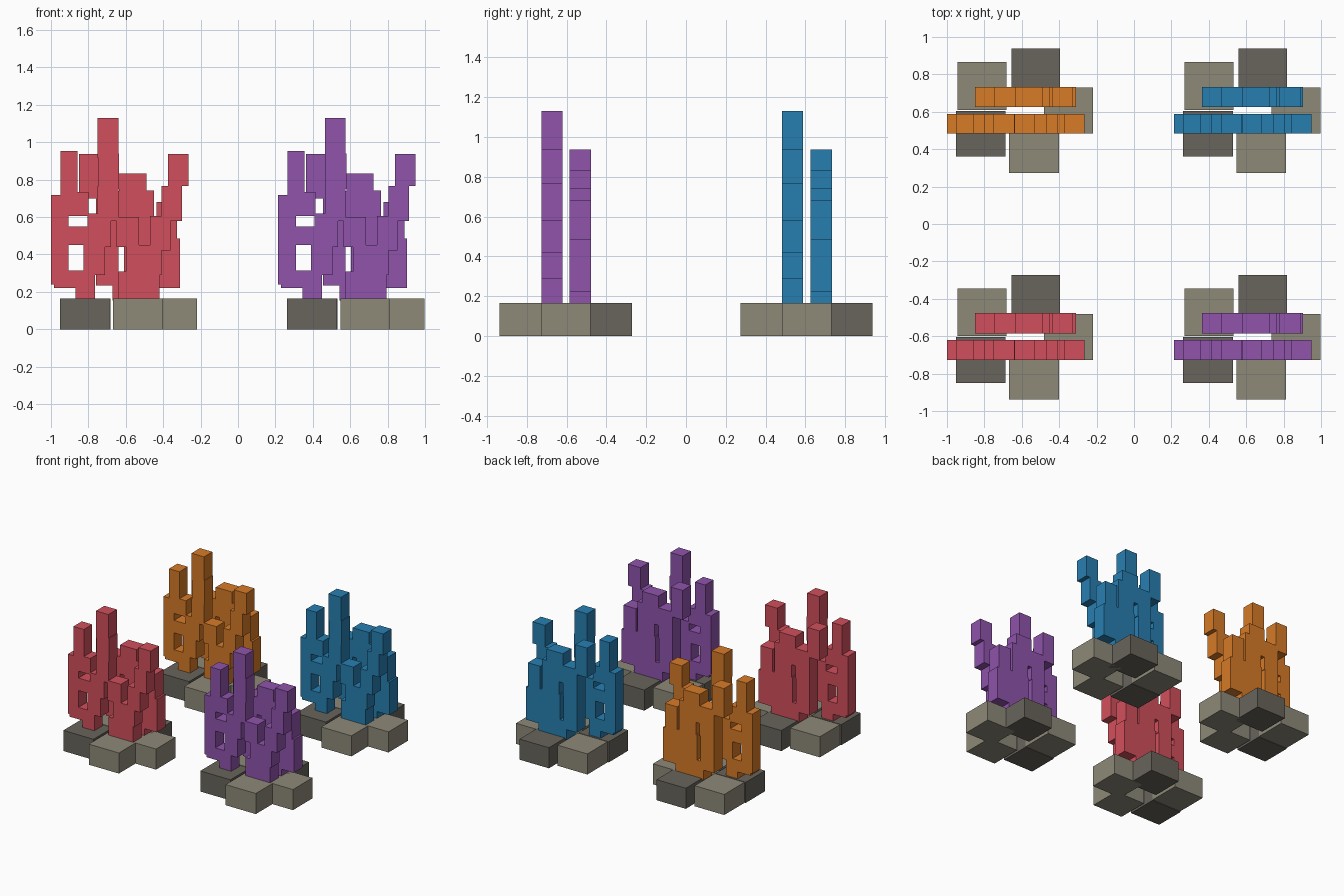
import bpy, bmesh
from mathutils import Matrix, Vector

if "Cube" in bpy.data.objects:
    bpy.data.objects.remove(bpy.data.objects["Cube"])

STEP_X, STEP_Y = 1.214, 1.21


def material(name, hex_color):
    lin = [(int(hex_color[i:i + 2], 16) / 255) ** 2.2 for i in (0, 2, 4)]
    m = bpy.data.materials.new(name)
    m.diffuse_color = (*lin, 1)
    m.use_nodes = True
    m.node_tree.nodes["Principled BSDF"].inputs["Base Color"].default_value = m.diffuse_color
    return m


def boxes_mesh(name, boxes):
    """Mesh of boxes, each given as (x0, x1, y0, y1, z0, z1)."""
    bm = bmesh.new()
    for x0, x1, y0, y1, z0, z1 in boxes:
        centre = Vector(((x0 + x1) / 2, (y0 + y1) / 2, (z0 + z1) / 2))
        size = Matrix.Diagonal((x1 - x0, y1 - y0, z1 - z0, 1))
        bmesh.ops.create_cube(bm, size=1, matrix=Matrix.Translation(centre) @ size)
    me = bpy.data.meshes.new(name)
    bm.to_mesh(me)
    bm.free()
    return me


def place(name, mesh, mat, ix, iy):
    me = mesh.copy()
    me.materials.append(mat)
    ob = bpy.data.objects.new(name, me)
    ob.location = (ix * STEP_X, iy * STEP_Y, 0)
    bpy.context.collection.objects.link(ob)


def layer(y0, y1, rects):
    return [(a, b, y0, y1, c, d) for a, b, c, d in rects]


# Front fan: stacked blocks as (x0, x1, z0, z1)
front = layer(-0.727, -0.621, [
    (-1.00, -0.905, 0.24, 0.717),     # left column and its lower arm
    (-0.985, -0.77, 0.22, 0.315),
    (-0.92, -0.80, 0.45, 0.55),
    (-0.95, -0.80, 0.605, 0.735),     # upper left branch
    (-0.95, -0.858, 0.70, 0.952),
    (-0.87, -0.765, 0.155, 0.315),    # left trunk
    (-0.825, -0.71, 0.29, 0.46),
    (-0.805, -0.68, 0.44, 0.62),
    (-0.75, -0.64, 0.58, 0.765),      # tower
    (-0.745, -0.635, 0.75, 0.94),
    (-0.75, -0.64, 0.915, 1.13),
    (-0.64, -0.42, 0.155, 0.31),      # right trunk
    (-0.60, -0.41, 0.29, 0.45),
    (-0.65, -0.53, 0.44, 0.60),
    (-0.47, -0.36, 0.42, 0.605),      # right branch
    (-0.41, -0.30, 0.58, 0.765),
    (-0.375, -0.265, 0.765, 0.937),
])

# Back fan
back = layer(-0.585, -0.477, [
    (-0.85, -0.745, 0.70, 0.937),     # left branch
    (-0.76, -0.635, 0.50, 0.74),
    (-0.76, -0.64, 0.235, 0.53),
    (-0.67, -0.54, 0.155, 0.30),      # middle trunk
    (-0.61, -0.42, 0.155, 0.50),
    (-0.635, -0.49, 0.60, 0.834),
    (-0.60, -0.52, 0.48, 0.62),
    (-0.54, -0.45, 0.48, 0.743),
    (-0.43, -0.31, 0.22, 0.485),      # right branch
    (-0.435, -0.325, 0.46, 0.68),
])

# Base stones, light and dark
light = [
    (-0.945, -0.682, -0.60, -0.345, 0, 0.165),
    (-0.48, -0.218, -0.727, -0.48, 0, 0.165),
    (-0.667, -0.40, -0.937, -0.682, 0, 0.165),
]
dark = [
    (-0.655, -0.395, -0.53, -0.272, 0, 0.165),
    (-0.953, -0.686, -0.85, -0.605, 0, 0.165),
]

parts = {
    "front_fan": boxes_mesh("front_fan", front),
    "back_fan": boxes_mesh("back_fan", back),
}
light_mesh = boxes_mesh("light_stones", light)
dark_mesh = boxes_mesh("dark_stones", dark)
light_mat = material("light_stone", "8c8878")
dark_mat = material("dark_stone", "68645c")

# Four corals on a two by two layout
for colour, code, ix, iy in (("red", "d0505c", 0, 0), ("purple", "8e54aa", 1, 0),
                             ("orange", "d67a2c", 0, 1), ("blue", "2c7eb0", 1, 1)):
    mat = material(colour + "_coral", code)
    for name, mesh in parts.items():
        place(f"{colour}_coral_{name}", mesh, mat, ix, iy)
    place(f"{colour}_light_stones", light_mesh, light_mat, ix, iy)
    place(f"{colour}_dark_stones", dark_mesh, dark_mat, ix, iy)
